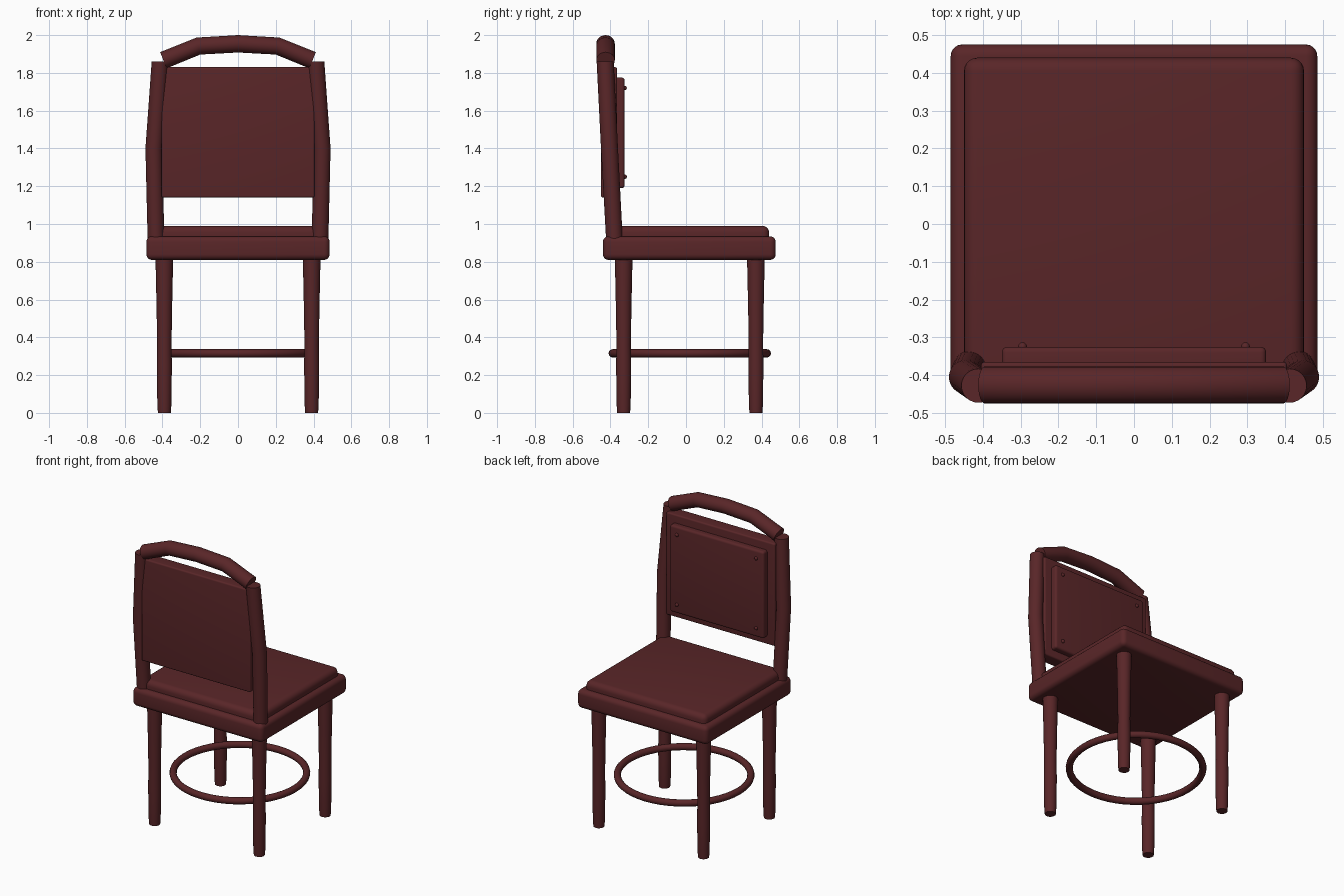
import bpy, math
from mathutils import Vector

if "Cube" in bpy.data.objects:
    bpy.data.objects.remove(bpy.data.objects["Cube"])

# One dark red-brown colour for the whole chair
wood = bpy.data.materials.new("dark mahogany")
wood.diffuse_color = (0.1, 0.019, 0.021, 1)
wood.use_nodes = True
wood.node_tree.nodes["Principled BSDF"].inputs["Base Color"].default_value = wood.diffuse_color


def finish(ob, name, angle=35):
    ob.name = name
    ob.data.materials.clear()
    ob.data.materials.append(wood)
    bpy.ops.object.select_all(action='DESELECT')
    ob.select_set(True)
    bpy.context.view_layer.objects.active = ob
    bpy.ops.object.shade_smooth_by_angle(angle=math.radians(angle))
    return ob


def box(name, lo, hi, bevel):
    lo, hi = Vector(lo), Vector(hi)
    bpy.ops.mesh.primitive_cube_add(size=1, location=(lo + hi) / 2)
    ob = bpy.context.object
    ob.scale = hi - lo
    bpy.ops.object.transform_apply(location=False, rotation=False, scale=True)
    mod = ob.modifiers.new("Bevel", 'BEVEL')
    mod.width, mod.segments = bevel, 5
    bpy.ops.object.modifier_apply(modifier="Bevel")
    return finish(ob, name)


def rings_mesh(name, rings):
    """Skin a list of equal-sided rings and cap both ends."""
    n = len(rings[0])
    verts = [v for r in rings for v in r]
    faces = [(i * n + j, i * n + (j + 1) % n, (i + 1) * n + (j + 1) % n, (i + 1) * n + j)
             for i in range(len(rings) - 1) for j in range(n)]
    faces += [tuple(reversed(range(n))), tuple(range(len(verts) - n, len(verts)))]
    me = bpy.data.meshes.new(name)
    me.from_pydata(verts, [], faces)
    ob = bpy.data.objects.new(name, me)
    bpy.context.collection.objects.link(ob)
    return finish(ob, name)


def circle(n=24):
    return [(math.cos(2 * math.pi * j / n), math.sin(2 * math.pi * j / n)) for j in range(n)]


def upright(name, stations):
    """Round post from horizontal sections (x, y, z, radius)."""
    return rings_mesh(name, [[(x + r * c, y + r * s, z) for c, s in circle()]
                             for x, y, z, r in stations])


# Seat frame and cushion
box("seat", (-0.485, -0.44, 0.81), (0.485, 0.475, 0.935), 0.03)
box("cushion", (-0.45, -0.405, 0.88), (0.45, 0.44, 0.99), 0.035)

# Turned legs
leg = [(0.0, 0.034), (0.04, 0.037), (0.25, 0.040), (0.36, 0.038), (0.55, 0.041), (0.83, 0.047)]
for side, s in (("left", -1), ("right", 1)):
    for end, y in (("back", -0.33), ("front", 0.37)):
        upright(f"{end}_{side}_leg", [(s * 0.39, y, z, r) for z, r in leg])
    # Leaning back posts, bowed outward in the middle
    upright(f"{side}_back_post", [(s * 0.434, -0.378, 0.90, 0.044), (s * 0.445, -0.405, 1.40, 0.045),
                                  (s * 0.412, -0.428, 1.86, 0.045)])

# Foot ring
bpy.ops.mesh.primitive_torus_add(location=(0, 0.02, 0.315), major_radius=0.408, minor_radius=0.022,
                                 major_segments=48, minor_segments=12)
finish(bpy.context.object, "foot_ring", 60)

# Arched top rail: tube swept in the xz plane
path = [(-0.395, 1.867), (-0.21, 1.942), (0, 1.954), (0.21, 1.942), (0.395, 1.867)]
rings = []
for i, (x, z) in enumerate(path):
    a, b = path[max(i - 1, 0)], path[min(i + 1, len(path) - 1)]
    t = Vector((b[0] - a[0], b[1] - a[1])).normalized()
    rings.append([(x - t.y * 0.046 * c, -0.426 + 0.049 * s, z + t.x * 0.046 * c)
                  for c, s in circle()])
rings_mesh("top_rail", rings)

# Backrest panel, raised pad and four studs
box("backrest_panel", (-0.405, -0.45, 1.14), (0.405, -0.365, 1.83), 0.01)
box("backrest_pad", (-0.35, -0.40, 1.19), (0.35, -0.325, 1.775), 0.015)
for x in (-0.295, 0.295):
    for z in (1.25, 1.72):
        bpy.ops.mesh.primitive_uv_sphere_add(segments=12, ring_count=8, radius=0.012,
                                             location=(x, -0.325, z))
        finish(bpy.context.object, "stud", 60)
